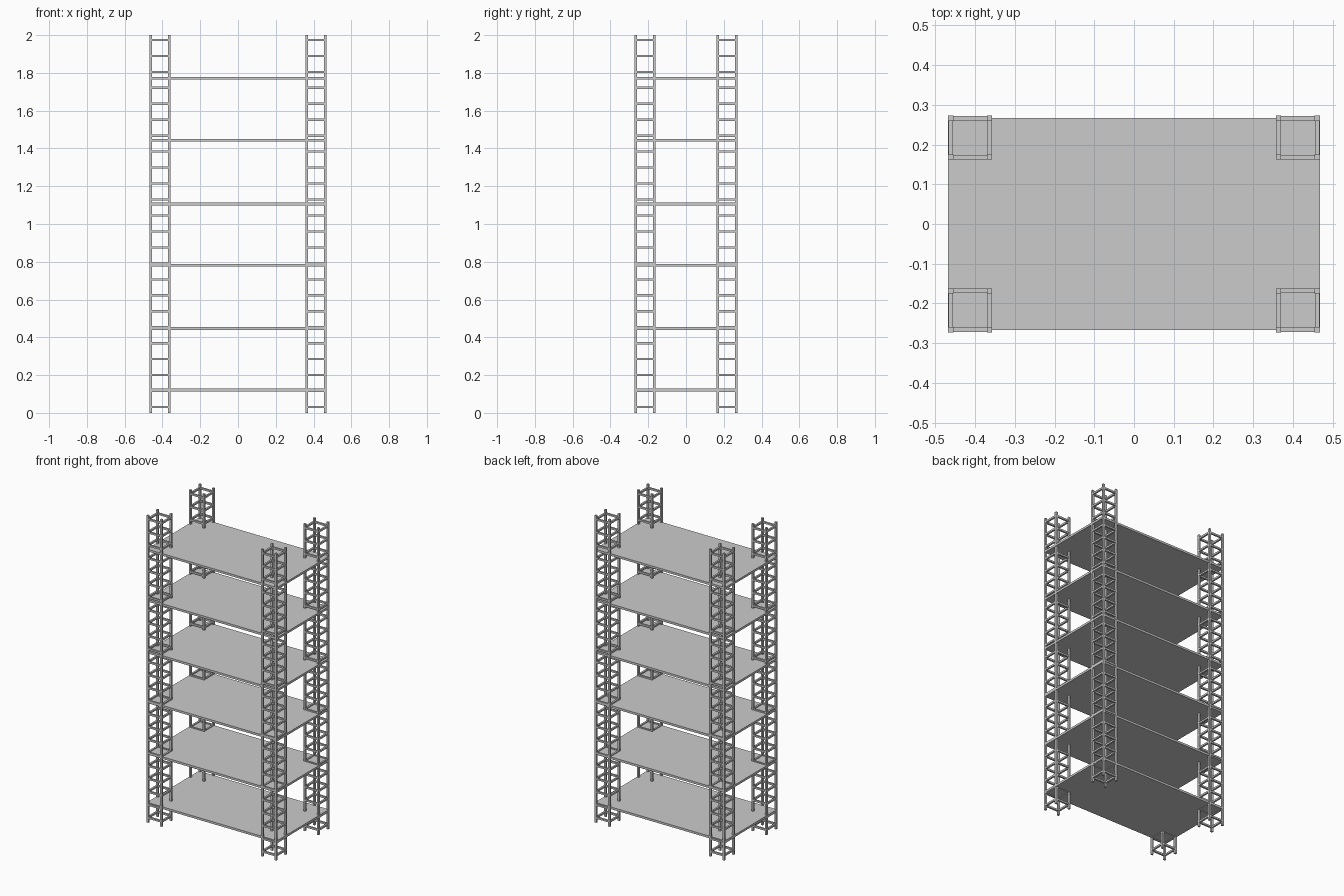
import bpy, bmesh
from mathutils import Matrix, Vector

if "Cube" in bpy.data.objects:
    bpy.data.objects.remove(bpy.data.objects["Cube"])

HEIGHT = 2.0
POST = 0.013          # square post width
RUNG = 0.0115         # square rung width
TOWER = 0.111         # outer width of each lattice tower
CX, CY = 0.4125, 0.2175


def add_box(bm, centre, size):
    m = Matrix.Translation(Vector(centre)) @ Matrix.Diagonal((*size, 1))
    bmesh.ops.create_cube(bm, size=1, matrix=m)


def finish(bm, name):
    mesh = bpy.data.meshes.new(name)
    bm.to_mesh(mesh)
    bm.free()
    obj = bpy.data.objects.new(name, mesh)
    bpy.context.collection.objects.link(obj)
    return obj


# Lattice corner tower: four posts with square rings of rungs
h = (TOWER - POST) / 2
bm = bmesh.new()
for sx in (-1, 1):
    for sy in (-1, 1):
        add_box(bm, (sx * h, sy * h, HEIGHT / 2), (POST, POST, HEIGHT))
for i in range(24):
    z = 0.031 + i * 0.0845
    for s in (-1, 1):
        add_box(bm, (0, s * h, z), (2 * h, RUNG, RUNG))
        add_box(bm, (s * h, 0, z), (RUNG, 2 * h, RUNG))
tower = finish(bm, "tower_front_left")
tower.location = (-CX, -CY, 0)

# Copies at the other three corners
for name, sx, sy in (("front_right", 1, -1), ("back_left", -1, 1), ("back_right", 1, 1)):
    copy = bpy.data.objects.new("tower_" + name, tower.data)
    copy.location = (sx * CX, sy * CY, 0)
    bpy.context.collection.objects.link(copy)

# Six flat shelves running through the towers
for i, z in enumerate((0.121, 0.447, 0.782, 1.106, 1.444, 1.771)):
    bm = bmesh.new()
    add_box(bm, (0, 0, z), (0.938, 0.535, 0.014))
    finish(bm, f"shelf_{i + 1}")
